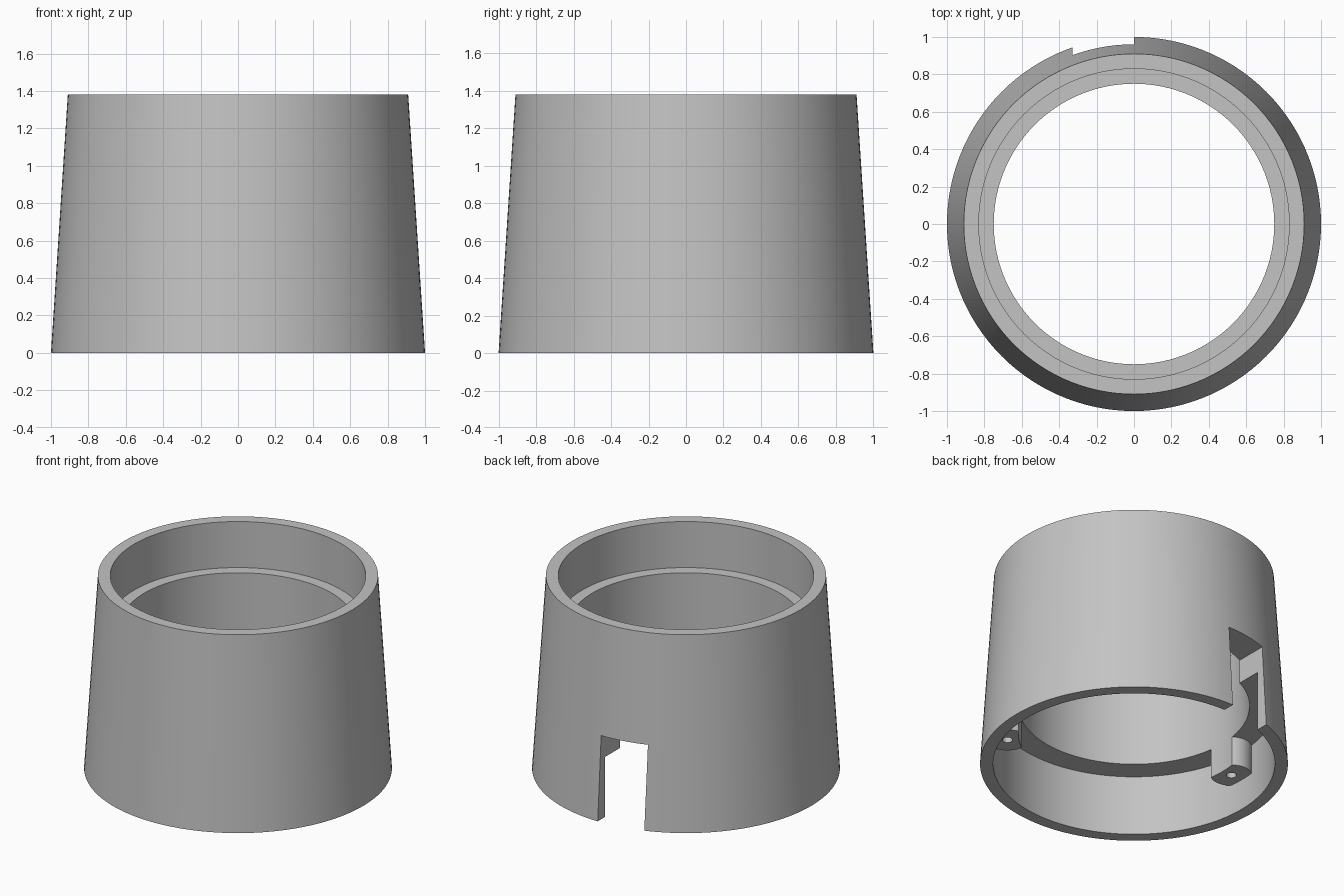
import bpy
from math import radians, cos, sin

cube = bpy.data.objects.get("Cube")
if cube:
    bpy.data.objects.remove(cube, do_unlink=True)

SEGMENTS = 120
HEIGHT = 1.38
BORE, TOP_SEAT, BOTTOM_SEAT = 0.75, 0.83, 0.915
BOSS_ANGLES = (180, -45, 45)
BOSS_DISTANCE = 0.825

grey = bpy.data.materials.new("plain grey")
grey.use_nodes = True
colour = (0.55, 0.55, 0.55, 1)
grey.diffuse_color = colour
grey.node_tree.nodes["Principled BSDF"].inputs["Base Color"].default_value = colour


def cone(name, r_low, r_high, z_low, z_high, x=0, y=0, sides=SEGMENTS):
    bpy.ops.mesh.primitive_cone_add(
        vertices=sides, radius1=r_low, radius2=r_high, depth=z_high - z_low,
        location=(x, y, (z_low + z_high) / 2))
    obj = bpy.context.object
    obj.name = name
    obj.data.materials.append(grey)
    return obj


def cylinder(name, r, z_low, z_high, x=0, y=0, sides=SEGMENTS):
    return cone(name, r, r, z_low, z_high, x, y, sides)


def combine(target, tool, operation):
    """Apply a boolean to the target and discard the tool."""
    tool.hide_render = True
    mod = target.modifiers.new(operation, "BOOLEAN")
    mod.object, mod.operation, mod.solver = tool, operation, "EXACT"
    bpy.ops.object.select_all(action="DESELECT")
    bpy.context.view_layer.objects.active = target
    target.select_set(True)
    bpy.ops.object.modifier_apply(modifier=mod.name)
    bpy.data.objects.remove(tool, do_unlink=True)


# Tapered body with a wide recess underneath
body = cone("tapered_collar", 1.0, 0.91, 0, HEIGHT)
combine(body, cylinder("bottom_recess", BOTTOM_SEAT, -0.2, 0.43), "DIFFERENCE")

# Round screw bosses hanging below the inner ring
spots = [(BOSS_DISTANCE * cos(radians(a)), BOSS_DISTANCE * sin(radians(a)))
         for a in BOSS_ANGLES]
for x, y in spots:
    combine(body, cylinder("screw_boss", 0.135, 0.22, 0.5, x, y, 32), "UNION")

# Through bore, which also trims the bosses, and the upper seat
combine(body, cylinder("bore", BORE, -0.3, HEIGHT + 0.3), "DIFFERENCE")
combine(body, cylinder("top_seat", TOP_SEAT, 1.05, HEIGHT + 0.2), "DIFFERENCE")

# Screw holes
for x, y in spots:
    combine(body, cylinder("screw_hole", 0.033, 0.1, 0.46, x, y, 20), "DIFFERENCE")

# Slot through the back wall
bpy.ops.mesh.primitive_cube_add(size=1, location=(-0.165, 0.85, 0.2))
slot = bpy.context.object
slot.name = "slot"
slot.scale = (0.33, 0.7, 0.8)
slot.data.materials.append(grey)
combine(body, slot, "DIFFERENCE")

bpy.ops.object.shade_smooth_by_angle(angle=radians(25))
